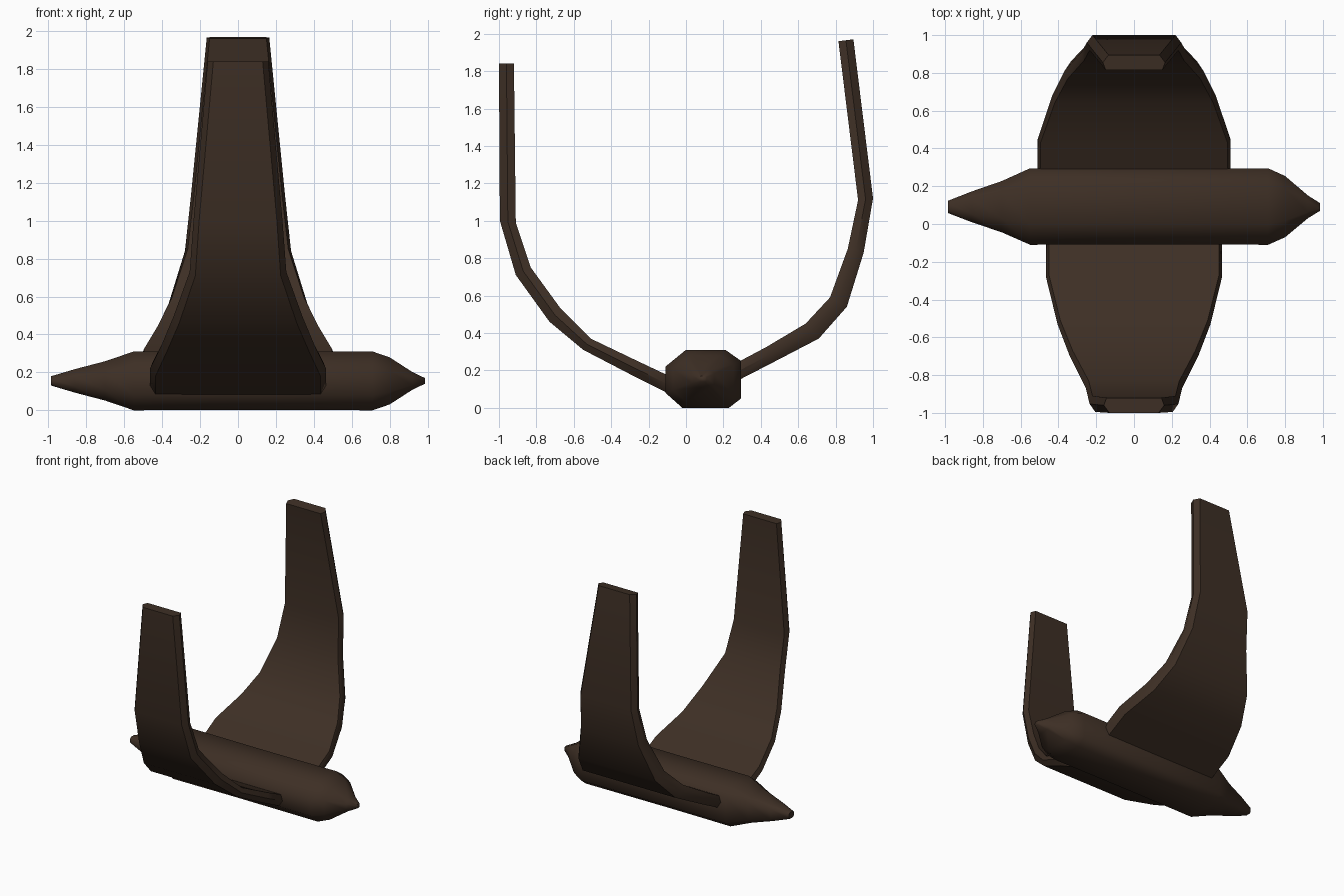
import bpy, bmesh, math

cube = bpy.data.objects.get("Cube")
if cube:
    bpy.data.objects.remove(cube, do_unlink=True)

brown = bpy.data.materials.new("dark_brown")
brown.use_nodes = True
colour = (0.047, 0.028, 0.018, 1)
brown.diffuse_color = colour
brown.node_tree.nodes["Principled BSDF"].inputs["Base Color"].default_value = colour


def loft(name, rings, angle):
    """Skin a row of equal rings, cap both ends and shade smooth."""
    bm = bmesh.new()
    rows = [[bm.verts.new(p) for p in ring] for ring in rings]
    n = len(rows[0])
    for a, b in zip(rows, rows[1:]):
        for i in range(n):
            j = (i + 1) % n
            bm.faces.new((a[i], a[j], b[j], b[i]))
    bm.faces.new(rows[0])
    bm.faces.new(rows[-1])
    bmesh.ops.recalc_face_normals(bm, faces=bm.faces)
    mesh = bpy.data.meshes.new(name)
    bm.to_mesh(mesh)
    bm.free()
    obj = bpy.data.objects.new(name, mesh)
    bpy.context.collection.objects.link(obj)
    mesh.materials.append(brown)
    bpy.ops.object.select_all(action='DESELECT')
    obj.select_set(True)
    bpy.context.view_layer.objects.active = obj
    bpy.ops.object.shade_smooth_by_angle(angle=math.radians(angle))


def strap(name, stations):
    """Curved plate with chamfered edges; stations: outer y z, inner y z, half width."""
    rings = []
    for oy, oz, iy, iz, w in stations:
        my, mz = (oy + iy) / 2, (oz + iz) / 2
        half = [(w - 0.03, oy, oz), (w, my, mz), (w - 0.015, iy, iz)]
        rings.append(half + [(-x, y, z) for x, y, z in reversed(half)])
    loft(name, rings, 50)


# Front strap, from its root in the bar to its upper end
strap("front_strap", [
    (0.02, 0.03, 0.05, 0.10, 0.38),
    (-0.10, 0.08, -0.08, 0.165, 0.465),
    (-0.30, 0.18, -0.27, 0.255, 0.465),
    (-0.55, 0.31, -0.51, 0.37, 0.405),
    (-0.73, 0.46, -0.67, 0.53, 0.34),
    (-0.91, 0.71, -0.83, 0.75, 0.255),
    (-0.995, 1.00, -0.91, 0.99, 0.235),
    (-1.0, 1.84, -0.92, 1.84, 0.16),
])

# Back strap, taller and leaning inward at the top
strap("back_strap", [
    (0.15, 0.08, 0.12, 0.16, 0.51),
    (0.47, 0.245, 0.43, 0.325, 0.51),
    (0.71, 0.37, 0.64, 0.45, 0.435),
    (0.86, 0.54, 0.77, 0.59, 0.365),
    (0.95, 0.83, 0.865, 0.85, 0.28),
    (1.0, 1.12, 0.92, 1.11, 0.25),
    (0.895, 1.97, 0.815, 1.96, 0.165),
])

# Cross bar: faceted round section tapering to a point at each side
section = [(-0.11, 0.08), (-0.02, 0), (0.23, 0), (0.295, 0.05),
           (0.295, 0.25), (0.21, 0.31), (0, 0.31), (-0.11, 0.22)]
cy, cz = 0.09, 0.155
taper = [(-0.985, 0.16), (-0.86, 0.40), (-0.70, 0.67), (-0.55, 1), (0, 0.99),
         (0.71, 1), (0.80, 0.8), (0.92, 0.30), (0.985, 0.10)]
loft("cross_bar", [[(x, cy + (y - cy) * s, cz + (z - cz) * s) for y, z in section]
                   for x, s in taper], 60)
